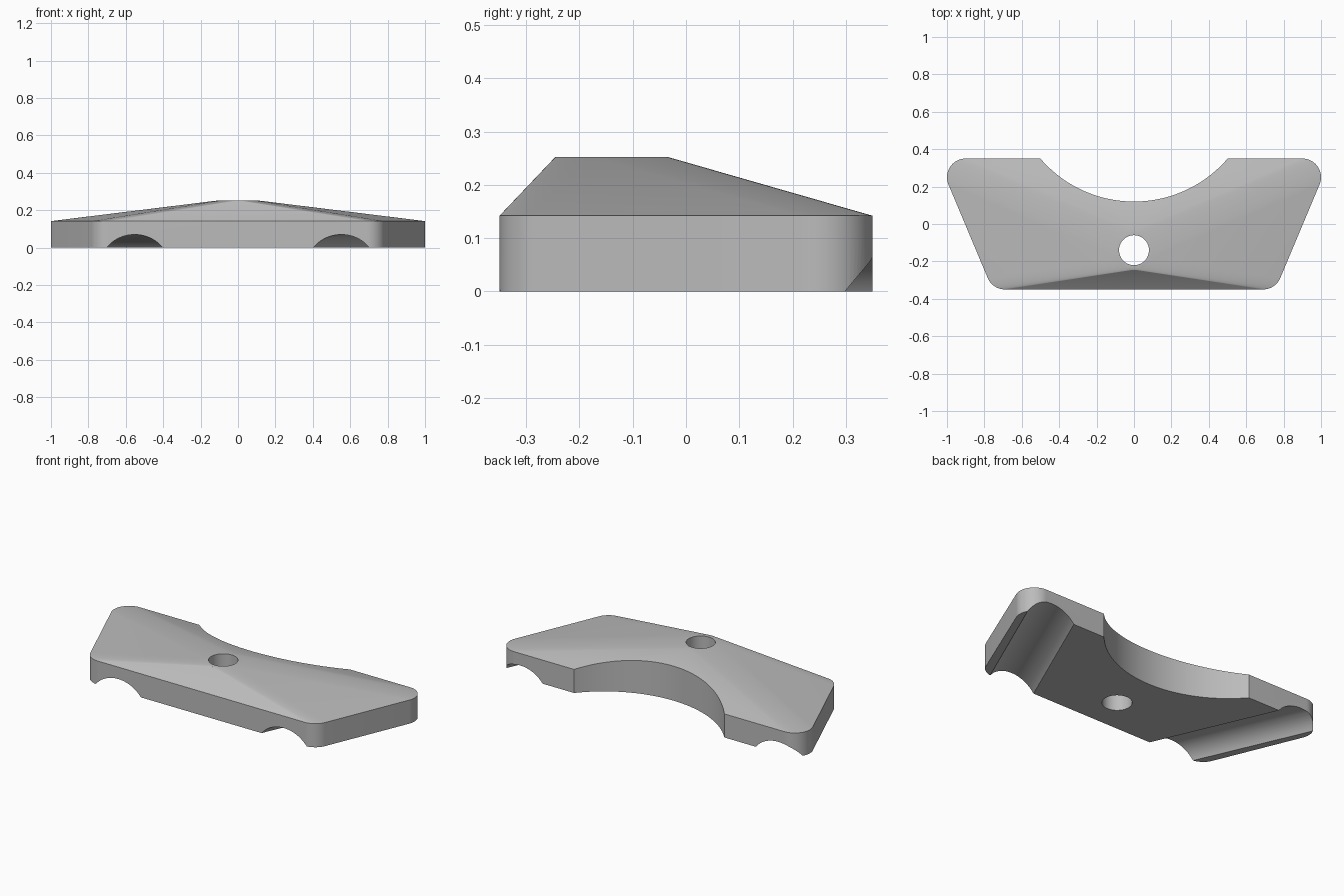
import bpy, bmesh
from math import atan, cos, sin, pi, radians
from mathutils import Matrix, Vector

cube = bpy.data.objects.get("Cube")
if cube:
    bpy.data.objects.remove(cube)

EDGE_Z, TOP_Z = 0.142, 0.2525
CORNER_R = 0.1
HUB = Vector((0, -0.14, 0))

grey = bpy.data.materials.new("plain grey")
grey.use_nodes = True
colour = (0.5, 0.5, 0.5, 1)
grey.diffuse_color = colour
grey.node_tree.nodes["Principled BSDF"].inputs["Base Color"].default_value = colour


def add_object(name, bm):
    mesh = bpy.data.meshes.new(name)
    bm.to_mesh(mesh)
    bm.free()
    mesh.materials.append(grey)
    obj = bpy.data.objects.new(name, mesh)
    bpy.context.collection.objects.link(obj)
    return obj


def circle(centre, radius, z, count=64):
    return [(centre[0] + radius * cos(2 * pi * i / count),
             centre[1] + radius * sin(2 * pi * i / count), z) for i in range(count)]


def cylinder(name, radius, length, matrix, segments=96):
    bm = bmesh.new()
    bmesh.ops.create_cone(bm, cap_ends=True, segments=segments, radius1=radius,
                          radius2=radius, depth=length, matrix=matrix)
    obj = add_object(name, bm)
    obj.hide_render = True
    return obj


# Body: rounded trapezoid block rising to a small round plateau
bm = bmesh.new()
for side in (-1, 1):
    for x, y in ((0.69, -0.25), (0.9, 0.25)):
        for z in (0, EDGE_Z):
            for point in circle((side * x, y), CORNER_R, z):
                bm.verts.new(point)
for point in circle(HUB, 0.105, TOP_Z):
    bm.verts.new(point)
hull = bmesh.ops.convex_hull(bm, input=bm.verts)
loose = {v for v in hull["geom_interior"] + hull["geom_unused"]
         if isinstance(v, bmesh.types.BMVert)}
bmesh.ops.delete(bm, geom=list(loose), context="VERTS")
bmesh.ops.dissolve_limit(bm, angle_limit=radians(0.1), verts=bm.verts, edges=bm.edges)
bmesh.ops.recalc_face_normals(bm, faces=bm.faces)
body = add_object("bracket_body", bm)

# Cutters: screw hole, rear arc and two slanted grooves underneath
cutters = [
    cylinder("screw_hole_cutter", 0.08, 1, Matrix.Translation(HUB)),
    cylinder("rear_arc_cutter", 0.66, 1, Matrix.Translation((0, 0.78, 0)), 192),
]
GROOVE_R, GROOVE_H, SLANT = 0.17, 0.07, 0.44
for side, name in ((1, "left"), (-1, "right")):
    place = (Matrix.Translation((side * (0.552 + 0.35 * SLANT), 0, GROOVE_H - GROOVE_R))
             @ Matrix.Rotation(-side * atan(SLANT), 4, "Z")
             @ Matrix.Rotation(pi / 2, 4, "X"))
    cutters.append(cylinder(name + "_groove_cutter", GROOVE_R, 2, place))

bpy.ops.object.select_all(action="DESELECT")
body.select_set(True)
bpy.context.view_layer.objects.active = body
for cutter in cutters:
    mod = body.modifiers.new(cutter.name, "BOOLEAN")
    mod.operation = "DIFFERENCE"
    mod.solver = "EXACT"
    mod.object = cutter
    bpy.ops.object.modifier_apply(modifier=mod.name)
for cutter in cutters:
    bpy.data.objects.remove(cutter)

bpy.ops.object.shade_smooth_by_angle(angle=radians(30))
